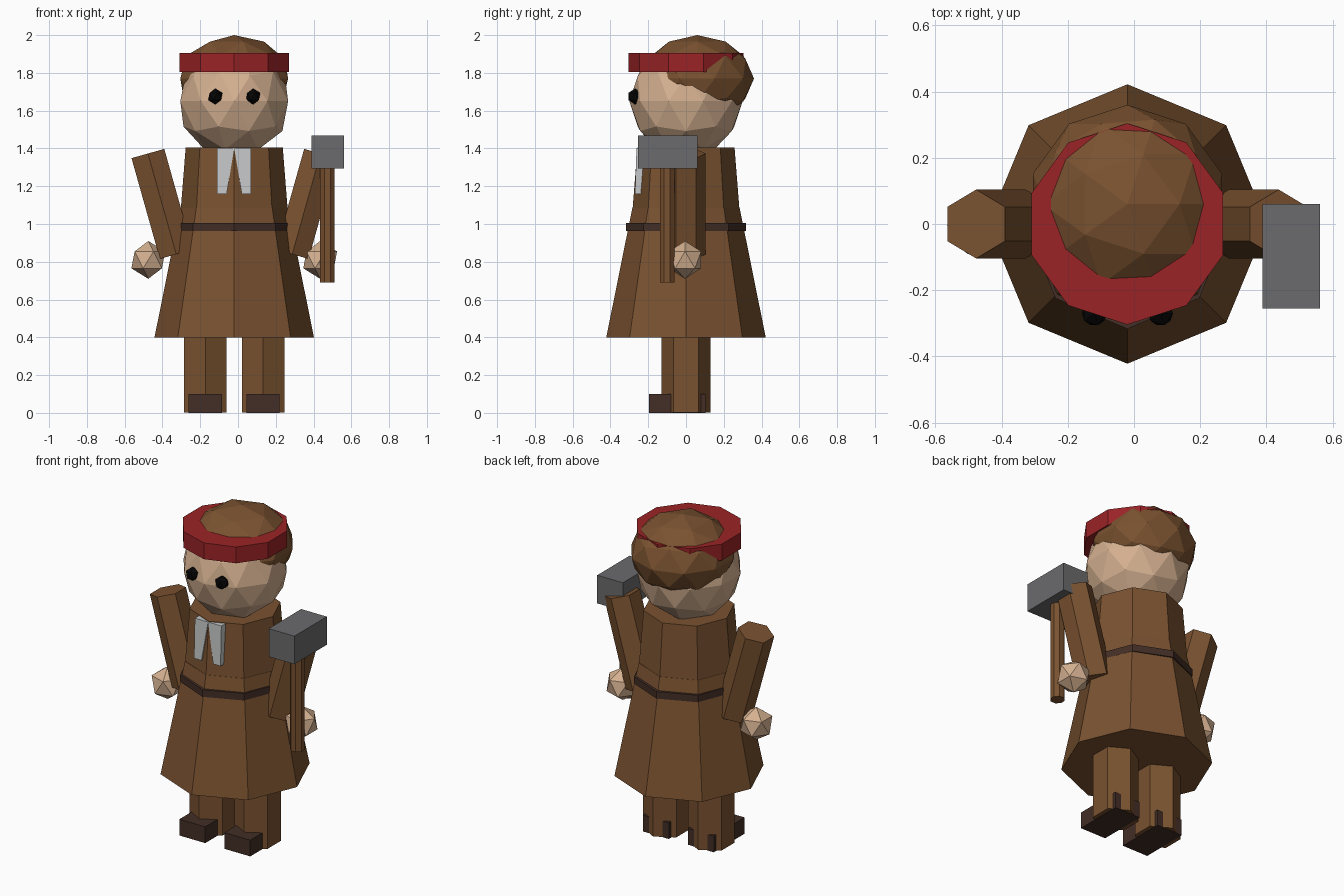
import bpy, bmesh, math
from mathutils import Vector, Matrix

if "Cube" in bpy.data.objects:
    bpy.data.objects.remove(bpy.data.objects["Cube"])

CX = -0.02  # the figure's own axis; the hammer widens one side


def srgb(h):
    c = [int(h[i:i + 2], 16) / 255 for i in (0, 2, 4)]
    return [v / 12.92 if v < 0.04 else ((v + 0.055) / 1.055) ** 2.4 for v in c] + [1]


def material(name, h):
    m = bpy.data.materials.new(name)
    m.diffuse_color = srgb(h)
    m.use_nodes = True
    m.node_tree.nodes["Principled BSDF"].inputs["Base Color"].default_value = m.diffuse_color
    return m


BROWN = material("brown_cloth", "7a5230")
DARK = material("dark_leather", "432e26")
SKIN = material("skin", "d4b090")
RED = material("red", "9a2326")
WHITE = material("pale_cloth", "c6c7c8")
STEEL = material("steel", "6b6b6d")
BLACK = material("black", "060606")


def finish(name, bm, mat):
    bmesh.ops.recalc_face_normals(bm, faces=bm.faces)
    me = bpy.data.meshes.new(name)
    bm.to_mesh(me)
    bm.free()
    me.materials.append(mat)
    ob = bpy.data.objects.new(name, me)
    bpy.context.collection.objects.link(ob)
    return ob


def prism(name, mat, sides, p0, p1, r0, r1, turn=0.0, scale=(1, 1)):
    """Tapered prism from p0 to p1, with a corner towards -y at turn 0."""
    p0, p1 = Vector(p0), Vector(p1)
    axis = p1 - p0
    rot = Matrix.Rotation(math.atan2(axis.x, axis.z), 4, 'Y')
    bm = bmesh.new()
    rings = []
    for p, r in ((p0, r0), (p1, r1)):
        ring = []
        for i in range(sides):
            a = turn - math.pi / 2 + 2 * math.pi * i / sides
            v = Vector((r * math.cos(a) * scale[0], r * math.sin(a) * scale[1], 0))
            ring.append(bm.verts.new(p + rot @ v))
        rings.append(ring)
    for i in range(sides):
        j = (i + 1) % sides
        bm.faces.new((rings[0][i], rings[0][j], rings[1][j], rings[1][i]))
    bm.faces.new(rings[0])
    bm.faces.new(rings[1])
    return finish(name, bm, mat)


def ball(name, mat, center, radii, sub):
    bm = bmesh.new()
    m = Matrix.Translation(center) @ Matrix.Diagonal((*radii, 1))
    bmesh.ops.create_icosphere(bm, subdivisions=sub, radius=1, matrix=m)
    return finish(name, bm, mat)


def box(name, mat, lo, hi):
    lo, hi = Vector(lo), Vector(hi)
    bm = bmesh.new()
    m = Matrix.Translation((lo + hi) / 2) @ Matrix.Diagonal((*(hi - lo), 1))
    bmesh.ops.create_cube(bm, size=1, matrix=m)
    return finish(name, bm, mat)


# Coat and belt
prism("coat_skirt", BROWN, 8, (CX, 0, 0.40), (CX, 0, 1.085), 0.422, 0.284)
prism("coat_torso", BROWN, 8, (CX, 0, 1.0), (CX, 0, 1.405), 0.289, 0.257)
prism("belt", DARK, 8, (CX, 0, 0.963), (CX, 0, 1.006), 0.317, 0.317, scale=(0.97, 1))

# Head, hair and headband
ball("head", SKIN, (CX, 0, 1.65), (0.3, 0.3, 0.3), 2)
ball("hair", BROWN, (CX, 0.06, 1.77), (0.3, 0.3, 0.23), 2)
prism("headband", RED, 10, (CX, 0, 1.805), (CX, 0, 1.905), 0.304, 0.304)

for s, side in ((-1, "left"), (1, "right")):
    # Face
    ball(side + "_eye", BLACK, (CX + s * 0.1, -0.27, 1.675), (0.042,) * 3, 1)
    # Arms and hands
    prism(side + "_arm", BROWN, 6, (CX + s * 0.307, 0, 0.84),
          (CX + s * 0.457, 0, 1.373), 0.104, 0.104)
    ball(side + "_hand", SKIN, (CX + s * 0.455, -0.005, 0.81), (0.1,) * 3, 1)
    # Legs and shoes
    x = CX + s * 0.153
    prism(side + "_leg", BROWN, 6, (x, 0, 0.002), (x, 0, 0.45), 0.13, 0.13)
    box(side + "_shoe", DARK, (x - 0.088, -0.197, 0), (x + 0.088, 0.103, 0.1))
    # Neckcloth flap, narrowing towards the throat on its inner edge
    bm = bmesh.new()
    outline = ((0.09, 1.402, -0.262), (0.0, 1.402, -0.262),
               (0.04, 1.158, -0.27), (0.09, 1.158, -0.27))
    front = [bm.verts.new((CX + s * a, y, z)) for a, z, y in outline]
    back = [bm.verts.new((CX + s * a, y + 0.04, z)) for a, z, y in outline]
    bm.faces.new(front)
    bm.faces.new(back)
    for i in range(4):
        j = (i + 1) % 4
        bm.faces.new((front[i], front[j], back[j], back[i]))
    finish(side + "_neckcloth", bm, WHITE)

# Hammer
prism("hammer_handle", BROWN, 8, (0.473, -0.1, 0.69), (0.473, -0.1, 1.32),
      0.042, 0.042, turn=math.pi / 8)
box("hammer_head", STEEL, (0.388, -0.255, 1.295), (0.562, 0.06, 1.468))
